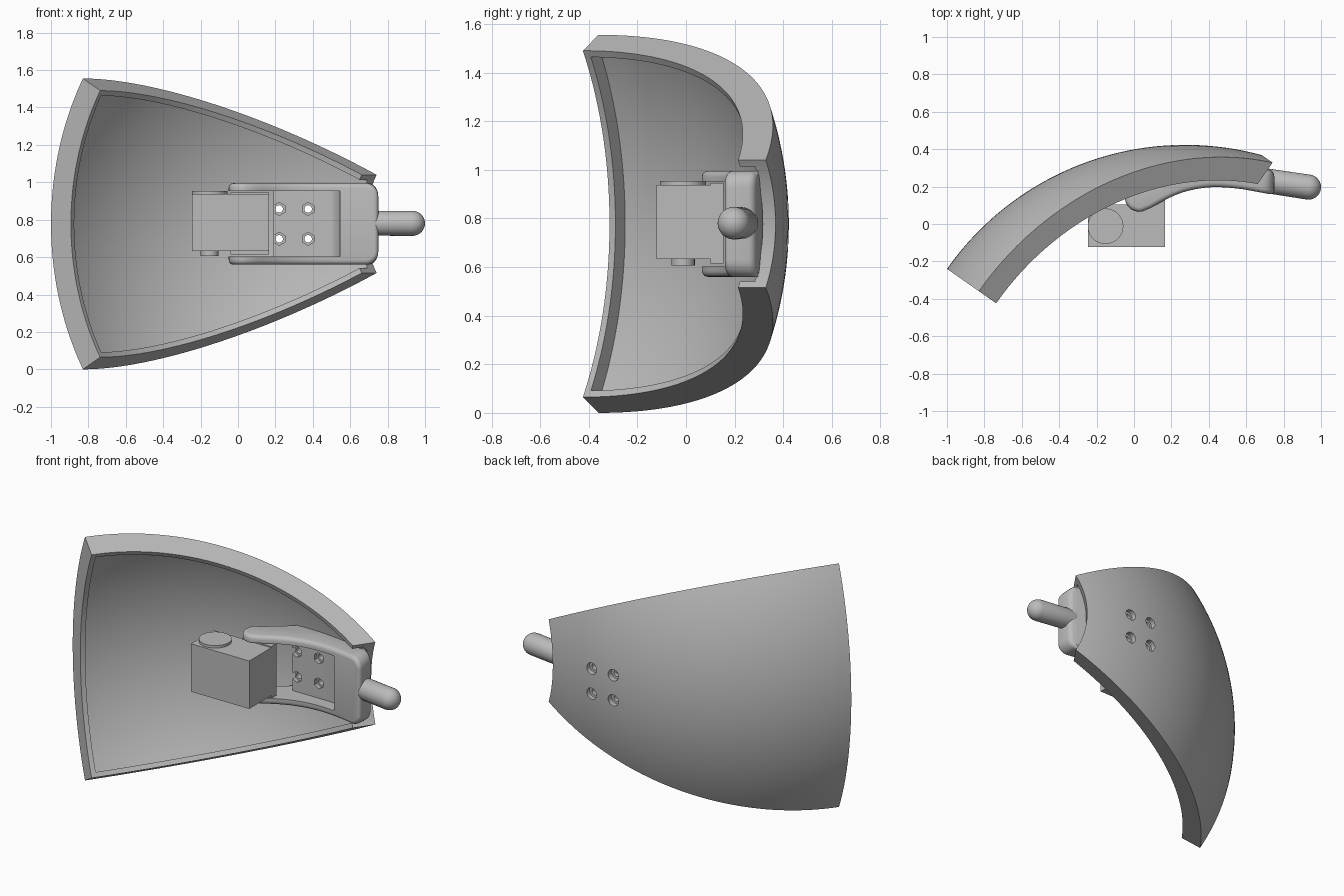
import bpy, bmesh, math
from mathutils import Vector, Matrix

cube = bpy.data.objects.get("Cube")
if cube:
    bpy.data.objects.remove(cube, do_unlink=True)

GREY = bpy.data.materials.new("light grey")
GREY.use_nodes = True
GREY.diffuse_color = (0.5, 0.5, 0.5, 1)
GREY.node_tree.nodes["Principled BSDF"].inputs["Base Color"].default_value = (0.5, 0.5, 0.5, 1)

MID = 0.7775                                   # height of the symmetry plane
TILT = math.radians(35)
AXIS = Vector((math.sin(TILT), math.cos(TILT), 0))
OUT = Vector((-math.cos(TILT), math.sin(TILT), 0))
UP = Vector((0, 0, 1))
CENTRE = Vector((0.274, -1.132, MID))          # centre of the dome sphere
R_OUT, R_PANEL, R_RIM = 1.555, 1.495, 1.425


def make(name, bm):
    bmesh.ops.recalc_face_normals(bm, faces=bm.faces[:])
    mesh = bpy.data.meshes.new(name)
    bm.to_mesh(mesh)
    bm.free()
    mesh.materials.append(GREY)
    obj = bpy.data.objects.new(name, mesh)
    bpy.context.collection.objects.link(obj)
    return obj


def activate(obj):
    bpy.ops.object.select_all(action='DESELECT')
    obj.select_set(True)
    bpy.context.view_layer.objects.active = obj


def smooth(obj, angle=32):
    activate(obj)
    bpy.ops.object.shade_smooth_by_angle(angle=math.radians(angle))


def cut(obj, cutters):
    for c in cutters:
        mod = obj.modifiers.new("cut", 'BOOLEAN')
        mod.operation, mod.solver, mod.object = 'DIFFERENCE', 'EXACT', c
        activate(obj)
        bpy.ops.object.modifier_apply(modifier=mod.name)


def dome_wedge(name, r_in, r_out, gap, hole, rows=48, cols=40):
    """Sixth of a hemispherical shell, inset by gap, ending at a hole round the axis."""
    bm = bmesh.new()

    def point(r, i, j):
        low, high = math.asin(gap / r), math.acos(hole / r)
        lat = low + (high - low) * i / rows
        rho = r * math.cos(lat)
        lon = (2 * j / cols - 1) * (math.pi / 6 - math.asin(gap / rho))
        return CENTRE + AXIS * r * math.sin(lat) + OUT * rho * math.cos(lon) + UP * rho * math.sin(lon)

    a, b = [[[bm.verts.new(point(r, i, j)) for j in range(cols + 1)]
             for i in range(rows + 1)] for r in (r_in, r_out)]
    for g in (a, b):
        for i in range(rows):
            for j in range(cols):
                bm.faces.new((g[i][j], g[i][j + 1], g[i + 1][j + 1], g[i + 1][j]))
    for i in range(rows):
        for j in (0, cols):
            bm.faces.new((a[i][j], a[i + 1][j], b[i + 1][j], b[i][j]))
    for j in range(cols):
        for i in (0, rows):
            bm.faces.new((a[i][j], a[i][j + 1], b[i][j + 1], b[i][j]))
    return make(name, bm)


def prism(name, points, half, corner_x=None):
    """Outline in plan, extruded evenly about the symmetry plane."""
    bm = bmesh.new()
    face = bm.faces.new([bm.verts.new((x, y, MID - half)) for x, y in points])
    ext = bmesh.ops.extrude_face_region(bm, geom=[face])
    bmesh.ops.translate(bm, verts=[v for v in ext["geom"] if isinstance(v, bmesh.types.BMVert)],
                        vec=(0, 0, 2 * half))
    if corner_x:                               # round the end corners
        edges = [e for e in bm.edges if all(v.co.x > corner_x for v in e.verts)
                 and abs(e.verts[0].co.z - e.verts[1].co.z) < 0.001]
        bmesh.ops.bevel(bm, geom=edges, offset=0.07, segments=8, profile=0.5, affect='EDGES')
    return make(name, bm)


def spline(pts, steps=5):
    """Smooth curve through the given points."""
    p = [Vector(q) for q in pts]
    p = [2 * p[0] - p[1]] + p + [2 * p[-1] - p[-2]]
    out = []
    for a, b, c, d in zip(p, p[1:], p[2:], p[3:]):
        for s in range(steps):
            t = s / steps
            out.append(0.5 * (2 * b + (c - a) * t + (2 * a - 5 * b + 4 * c - d) * t * t
                              + (3 * b - a - 3 * c + d) * t ** 3))
    return out + [p[-2]]


def cylinder(name, radius, start, end, sides=32):
    start, end = Vector(start), Vector(end)
    bm = bmesh.new()
    rot = (end - start).to_track_quat('Z', 'Y').to_matrix().to_4x4()
    bmesh.ops.create_cone(bm, cap_ends=True, segments=sides, radius1=radius, radius2=radius,
                          depth=(end - start).length,
                          matrix=Matrix.Translation((start + end) / 2) @ rot)
    return make(name, bm)


def box(name, lo, hi):
    bm = bmesh.new()
    bmesh.ops.create_cube(bm, size=1)
    for v in bm.verts:
        v.co = [lo[k] if v.co[k] < 0 else hi[k] for k in range(3)]
    return make(name, bm)


# Curved shell with a raised rim on the inside
shell = dome_wedge("shell_panel", R_RIM, R_OUT, 0.0, 0.525)
cavity = dome_wedge("cavity_cutter", 1.3, R_PANEL, 0.03, 0.45)

# Bracket: rounded arms, web against the shell and a solid end
front = spline([(0.09, 0.086), (0.2, 0.145), (0.3, 0.18), (0.42, 0.197), (0.55, 0.19), (0.66, 0.172)])
back = []
for i in range(15):
    x = 0.70 - 0.53 * i / 14
    back.append((x, CENTRE.y + math.sqrt(1.49 ** 2 - (x - CENTRE.x) ** 2)))
tail = spline([back[-1], (0.1, 0.29), (0.0, 0.215)])[1:]
tip = [(0.03 + 0.08 * math.cos(t), 0.145 + 0.08 * math.sin(t))
       for t in [math.radians(130 + 15 * k) for k in range(11)]]
bracket = prism("mounting_bracket", front + [(0.75, 0.155), (0.75, 0.282)] + back + tail + tip,
                0.218, corner_x=0.74)
bev = bracket.modifiers.new("round", 'BEVEL')
bev.width, bev.segments, bev.limit_method, bev.angle_limit = 0.025, 4, 'ANGLE', math.radians(40)
bev.use_clamp_overlap = False
activate(bracket)
bpy.ops.object.modifier_apply(modifier=bev.name)
channel = prism("channel_cutter", [(-0.3, -0.1), (0.545, -0.1), (0.545, 0.2)]
                + spline([(0.54, 0.225), (0.51, 0.265), (0.46, 0.28)])
                + [(0.19, 0.28), (0.19, 0.6), (-0.3, 0.6)], 0.175)

# Four screw holes with hexagonal nut pockets and round head pockets
spots = [(x, MID + dz) for x in (0.22, 0.375) for dz in (-0.08, 0.08)]
bores = [cylinder("bore_cutter", 0.02, (x, 0.2, z), (x, 0.6, z), 24) for x, z in spots]
nuts = [cylinder("nut_cutter", 0.035, (x, 0.2, z), (x, 0.305, z), 6) for x, z in spots]
heads = [cylinder("head_cutter", 0.036, (x, 0.385, z), (x, 0.6, z), 24) for x, z in spots]
cut(shell, [cavity] + bores + heads)
cut(bracket, [channel] + bores + nuts)
for c in [cavity, channel] + bores + nuts + heads:
    bpy.data.objects.remove(c, do_unlink=True)
smooth(shell)
smooth(bracket)

# Round-ended hinge pin
bm = bmesh.new()
bmesh.ops.create_uvsphere(bm, u_segments=32, v_segments=16, radius=0.067)
for v in bm.verts:
    if v.co.z < -0.001:
        v.co.z -= 0.22
aim = Vector((0.23, -0.035, 0)).to_track_quat('Z', 'Y').to_matrix().to_4x4()
bm.transform(Matrix.Translation((0.933, 0.197, MID + 0.003)) @ aim)
smooth(make("hinge_pin", bm))

# Motor block with its top and bottom discs
box("motor_body", (-0.247, -0.122, 0.632), (0.165, 0.105, 0.938))
box("motor_back", (-0.04, 0.1, 0.615), (0.165, 0.155, 0.945))
smooth(cylinder("motor_top_disc", 0.095, (-0.152, -0.012, 0.93), (-0.152, -0.012, 0.954), 48))
smooth(cylinder("motor_bottom_disc", 0.048, (-0.152, -0.012, 0.607), (-0.152, -0.012, 0.64)))
